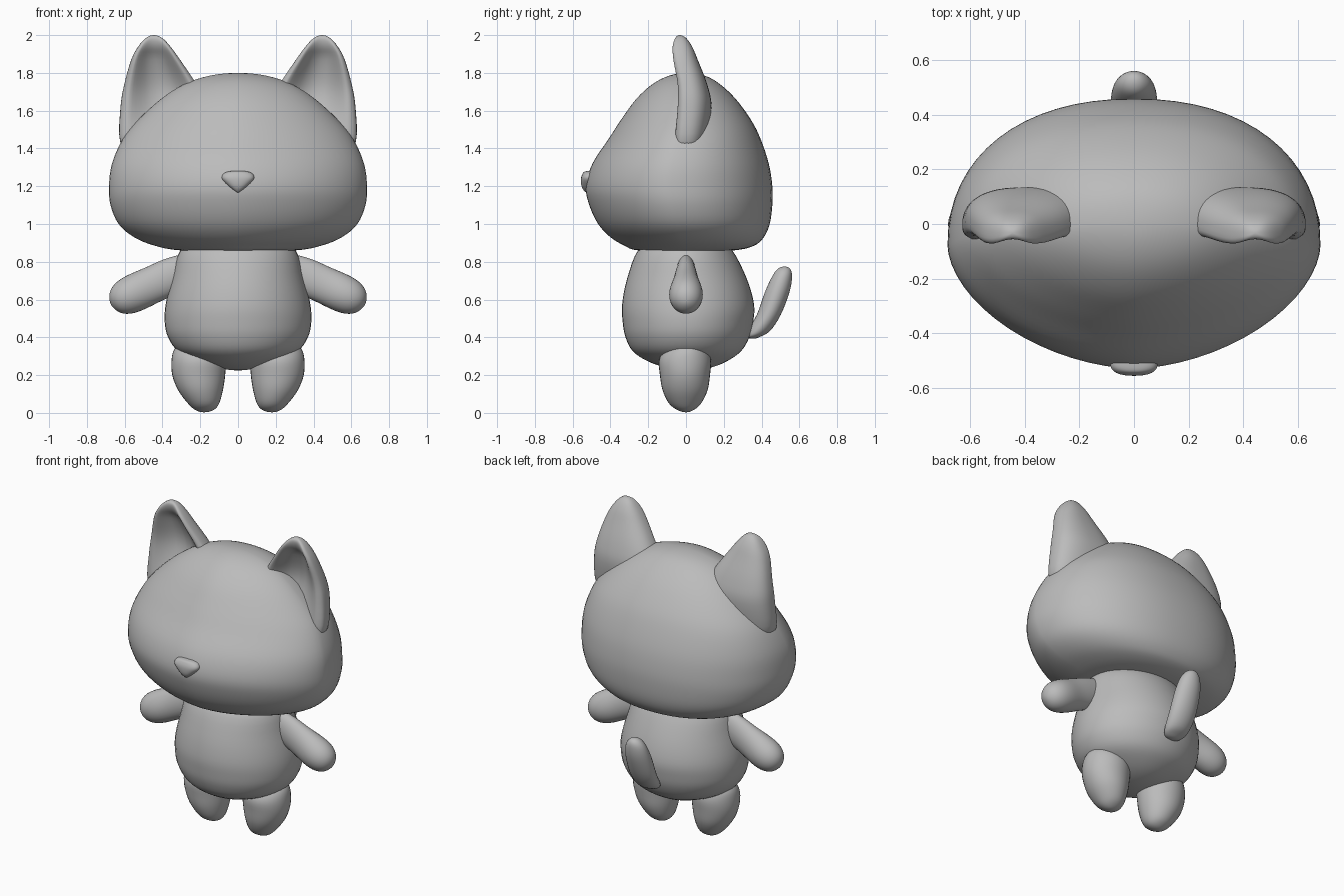
import bpy, bmesh, math
from mathutils import Matrix

grey = bpy.data.materials.new("plain grey")
grey.diffuse_color = (0.5, 0.5, 0.5, 1)


def smooth_rows(rows, steps):
    """Catmull-Rom through the rows; the poles are rounded by mirrored phantom rows."""
    def phantom(r):
        return (r[0], r[2], r[1], r[4], r[3], r[5])
    pts = [phantom(rows[1])] + rows + [phantom(rows[-2])]
    out = []
    for i in range(1, len(pts) - 2):
        for s in range(steps):
            t = s / steps
            out.append([0.5 * (2 * b + (c - a) * t + (2 * a - 5 * b + 4 * c - d) * t * t
                               + (3 * b - a - 3 * c + d) * t ** 3)
                        for a, b, c, d in zip(*pts[i - 1:i + 3])])
    return out + [list(rows[-1])]


def loft(name, rows, n_front=2.0, n_back=2.0, split=0.5, matrix=None, mirror=False,
         seg=48, steps=4):
    """Rows are (z, x_left, x_right, y_front, y_back, dent); first and last are poles."""
    rows = [tuple(r) + (0,) * (6 - len(r)) for r in rows]
    bm = bmesh.new()
    rings = []
    data = smooth_rows(rows, steps)
    for k, (z, xl, xr, yf, yb, dent) in enumerate(data):
        xc, hw = (xl + xr) / 2, (xr - xl) / 2
        yc = yf + split * (yb - yf)
        if k in (0, len(data) - 1):
            rings.append([bm.verts.new((xc, yc, z))])
            continue
        ring = []
        for j in range(seg):
            a = 2 * math.pi * j / seg
            c, s = math.cos(a), math.sin(a)
            n = n_front if s < 0 else n_back
            u = math.copysign(abs(c) ** (2 / n), c)
            v = abs(s) ** (2 / n)
            y = yc + v * ((yf - yc) if s < 0 else (yb - yc))
            if s < 0 and dent:                      # hollow in the front side
                y += dent * max(0, 1 - (u / 0.85) ** 2) ** 1.3
            ring.append(bm.verts.new((xc + hw * u, y, z)))
        rings.append(ring)
    for a, b in zip(rings, rings[1:]):
        for j in range(seg):
            k = (j + 1) % seg
            if len(a) == 1:
                bm.faces.new((a[0], b[k], b[j]))
            elif len(b) == 1:
                bm.faces.new((a[j], a[k], b[0]))
            else:
                bm.faces.new((a[j], a[k], b[k], b[j]))
    if matrix:
        bm.transform(matrix)
    bmesh.ops.recalc_face_normals(bm, faces=bm.faces)
    for f in bm.faces:
        f.smooth = True
    me = bpy.data.meshes.new(name)
    bm.to_mesh(me)
    bm.free()
    me.materials.append(grey)
    ob = bpy.data.objects.new(name, me)
    bpy.context.collection.objects.link(ob)
    if mirror:
        ob.modifiers.new("mirror", 'MIRROR').use_mirror_merge = False
    return ob


def sym(rows):
    """(z, half_width, y_front, y_back) to full rows."""
    return [(z, -w, w, f, b) for z, w, f, b in rows]


# Head: wide and rounded, with the muzzle side more pointed
loft("head", sym([
    (.852, 0, 0, 0), (.86, .30, -.25, .25), (.885, .44, -.325, .36),
    (.93, .55, -.40, .412), (1.0, .632, -.465, .443), (1.1, .675, -.512, .457),
    (1.2, .683, -.53, .457), (1.32, .667, -.495, .438), (1.45, .61, -.41, .395),
    (1.55, .53, -.345, .345), (1.66, .41, -.265, .265), (1.74, .285, -.178, .18),
    (1.785, .15, -.09, .10), (1.8, 0, 0, 0)]),
    n_front=1.75, n_back=2.2, split=.456, seg=64)

# Body
loft("body", sym([
    (.225, 0, .02, .02), (.237, .10, -.09, .12), (.27, .205, -.195, .21),
    (.325, .315, -.28, .29), (.40, .37, -.32, .335), (.48, .388, -.335, .355),
    (.575, .383, -.338, .36), (.71, .35, -.312, .322), (.86, .305, -.254, .245),
    (.92, .20, -.16, .16), (.94, 0, 0, 0)]))

# Arms, sloping down and out
loft("arm", sym([
    (-.02, 0, 0, 0), (0, .07, -.04, .04), (.10, .095, -.055, .055),
    (.22, .098, -.070, .070), (.33, .10, -.088, .088), (.40, .088, -.082, .082),
    (.447, .055, -.052, .052), (.467, 0, 0, 0)]),
    matrix=Matrix.Translation((.25, 0, .772)) @ Matrix.Rotation(math.radians(114.7), 4, 'Y'),
    mirror=True, seg=32)

# Legs
loft("leg", [
    (.003, .18, .18, 0, 0), (.015, .13, .225, -.045, .04), (.05, .10, .265, -.09, .08),
    (.12, .08, .317, -.124, .114), (.20, .068, .348, -.138, .127),
    (.28, .065, .352, -.143, .132), (.34, .08, .335, -.11, .11),
    (.38, .13, .28, -.06, .06), (.39, .2, .2, 0, 0)], mirror=True, seg=32)

# Ears, hollow at the front
loft("ear", [
    (1.35, .40, .40, 0, 0, 0), (1.37, .22, .56, -.05, .06, 0),
    (1.44, .14, .625, -.072, .11, .03), (1.62, .16, .622, -.062, .135, .09),
    (1.74, .22, .602, -.06, .112, .10), (1.87, .307, .565, -.08, .062, .08),
    (1.94, .358, .528, -.08, .032, .035), (1.985, .402, .487, -.06, 0, .005),
    (2.0, .445, .445, -.033, -.033, 0)],
    n_front=3.2, n_back=2.5, split=.35, mirror=True)

# Nose
loft("nose", sym([
    (1.167, 0, -.525, -.525), (1.18, .024, -.543, -.49), (1.205, .055, -.554, -.47),
    (1.24, .085, -.556, -.47), (1.265, .078, -.548, -.47), (1.278, .05, -.535, -.47),
    (1.281, 0, -.5, -.5)]), n_front=2.5, seg=32)

# Tail, curving up behind
loft("tail", sym([
    (.393, 0, .355, .355), (.402, .05, .32, .39), (.435, .075, .325, .446),
    (.52, .085, .375, .502), (.64, .08, .418, .548), (.72, .064, .455, .561),
    (.762, .036, .485, .552), (.775, 0, .522, .522)]), seg=32)
